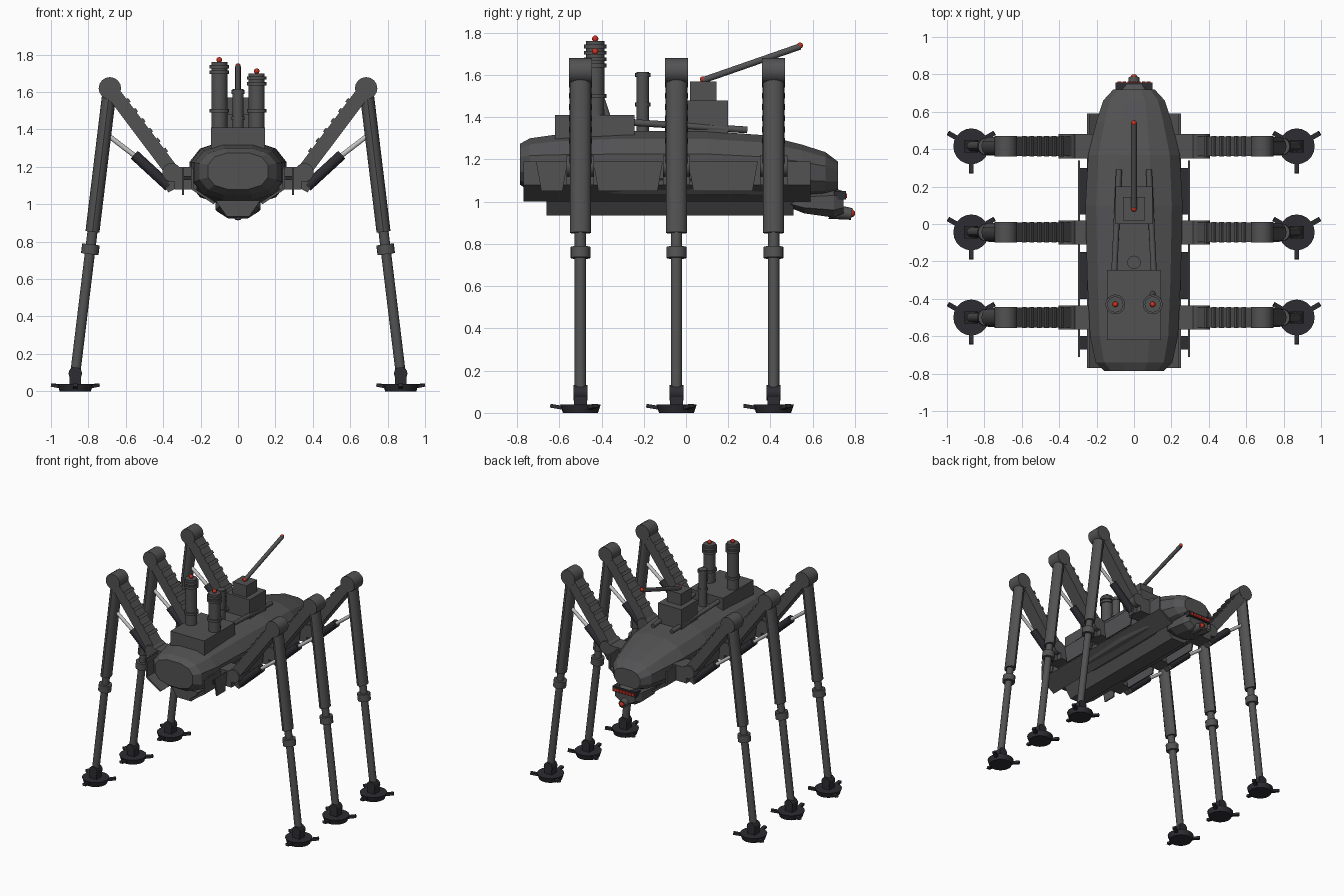
import bpy, bmesh, math
from mathutils import Vector, Matrix

if "Cube" in bpy.data.objects:
    bpy.data.objects.remove(bpy.data.objects["Cube"])


def material(name, rgb):
    m = bpy.data.materials.new(name)
    m.use_nodes = True
    m.diffuse_color = (*rgb, 1)
    m.node_tree.nodes["Principled BSDF"].inputs["Base Color"].default_value = (*rgb, 1)
    return m


GREY = material("hull grey", (0.085, 0.085, 0.088))
DARK = material("dark gunmetal", (0.026, 0.026, 0.032))
RED = material("signal red", (0.6, 0.03, 0.015))
SILVER = material("piston silver", (0.55, 0.55, 0.55))
rounded = []


def finish(name, bm, mat, smooth=False):
    bmesh.ops.recalc_face_normals(bm, faces=bm.faces)
    me = bpy.data.meshes.new(name)
    bm.to_mesh(me)
    bm.free()
    me.materials.append(mat)
    ob = bpy.data.objects.new(name, me)
    bpy.context.collection.objects.link(ob)
    if smooth:
        rounded.append(ob)
    return ob


def along(a, b):
    """Matrix centred between two points, z along them, and the length."""
    a, b = Vector(a), Vector(b)
    d = b - a
    return Matrix.Translation((a + b) / 2) @ d.to_track_quat('Z', 'Y').to_matrix().to_4x4(), d.length


def rod(name, a, b, r, mat=GREY, r2=None, sides=16, flat=1.0):
    m, length = along(a, b)
    bm = bmesh.new()
    bmesh.ops.create_cone(bm, cap_ends=True, segments=sides, radius1=r,
                          radius2=r if r2 is None else r2, depth=length,
                          matrix=m @ Matrix.Diagonal((1, flat, 1, 1)))
    return finish(name, bm, mat, True)


def beam(name, a, b, w, d, mat=GREY):
    m, length = along(a, b)
    bm = bmesh.new()
    bmesh.ops.create_cube(bm, size=1, matrix=m @ Matrix.Diagonal((w, d, length, 1)))
    return finish(name, bm, mat)


def box(name, lo, hi, mat=GREY):
    lo, hi = Vector(lo), Vector(hi)
    bm = bmesh.new()
    bmesh.ops.create_cube(bm, size=1, matrix=Matrix.Translation((lo + hi) / 2)
                          @ Matrix.Diagonal((*(hi - lo), 1)))
    return finish(name, bm, mat)


def ball(name, p, r, mat=RED):
    bm = bmesh.new()
    bmesh.ops.create_uvsphere(bm, u_segments=12, v_segments=8, radius=r,
                              matrix=Matrix.Translation(p))
    return finish(name, bm, mat, True)


def prism(name, points, push, mat=GREY):
    """Extrude a flat outline by a vector."""
    bm = bmesh.new()
    face = bm.faces.new([bm.verts.new(p) for p in points])
    new = bmesh.ops.extrude_face_region(bm, geom=[face], use_keep_orig=True)["geom"]
    bmesh.ops.translate(bm, vec=push, verts=[v for v in new if isinstance(v, bmesh.types.BMVert)])
    return finish(name, bm, mat)


def loft(name, sections, sides, power, mat=GREY):
    """Skin rounded sections given as (y, half width, bottom, top)."""
    bm = bmesh.new()
    angles = [(k + 0.5) * math.tau / sides for k in range(sides)]
    peak = math.cos(math.pi / sides) ** power

    def curve(v):
        return math.copysign(abs(v) ** power, v) / peak

    rings = []
    for y, w, lo, hi in sections:
        rings.append([bm.verts.new((w * curve(math.cos(t)), y,
                     (lo + hi) / 2 + (hi - lo) / 2 * curve(math.sin(t)))) for t in angles])
    for r1, r2 in zip(rings, rings[1:]):
        for k in range(sides):
            n = (k + 1) % sides
            bm.faces.new((r1[k], r1[n], r2[n], r2[k]))
    bm.faces.new(rings[0])
    bm.faces.new(rings[-1])
    return finish(name, bm, mat)


# Hull, keel and head
loft("hull", [(-0.785, 0.16, 1.08, 1.275), (-0.74, 0.205, 1.05, 1.30), (-0.6, 0.235, 1.02, 1.32),
              (-0.3, 0.25, 1.0, 1.335), (0.1, 0.26, 1.0, 1.335), (0.37, 0.245, 1.0, 1.315),
              (0.55, 0.2, 1.02, 1.27), (0.66, 0.165, 1.03, 1.235), (0.72, 0.11, 1.05, 1.19)], 12, 0.8)
prism("keel", [(-0.12, -0.66, 1.02), (0.12, -0.66, 1.02), (0.06, -0.66, 0.935),
               (-0.06, -0.66, 0.935)], (0, 1.17, 0))
loft("head", [(0.47, 0.09, 0.98, 1.04), (0.56, 0.12, 0.945, 1.05), (0.70, 0.11, 0.925, 1.065),
              (0.745, 0.085, 0.945, 1.05)], 8, 0.8)
box("visor", (-0.1, 0.70, 1.01), (0.1, 0.757, 1.05), DARK)
for i in range(7):
    x = -0.078 + i * 0.026
    box("visor_light", (x - 0.01, 0.755, 1.018), (x + 0.01, 0.762, 1.038), RED)
rod("snout", (0, 0.68, 0.955), (0, 0.785, 0.942), 0.036, r2=0.028)
ball("snout_lamp", (0, 0.782, 0.945), 0.019)

# Skirts and side armour
for s in (-1, 1):
    outline = [(0.25, 1.19), (0.25, 1.08), (0.13, 1.0), (0.12, 1.01), (0.238, 1.088), (0.238, 1.19)]
    prism("skirt", [(s * x, -0.77, z) for x, z in outline], (0, 1.36, 0))
    for y0, y1 in ((-0.71, -0.56), (-0.44, -0.11), (0.01, 0.34)):
        prism("side_armour", [(s * 0.29, y0, 1.19), (s * 0.29, y1, 1.19),
                              (s * 0.29, y1 - 0.025, 1.05), (s * 0.29, y0 + 0.025, 1.05)],
              (s * 0.01, 0, 0))
        box("armour_bracket", (s * 0.27 - 0.025, y0 + 0.04, 1.13),
            (s * 0.27 + 0.025, y1 - 0.04, 1.15), DARK)

# Deck house, funnels and pipes
box("deck_house", (-0.145, -0.62, 1.27), (0.145, -0.245, 1.41))
for x, top in ((-0.1, 1.76), (0.1, 1.7)):
    rod("funnel", (x, -0.43, 1.4), (x, -0.43, top), 0.043)
    for z in (top - 0.025, top - 0.055, 1.5):
        rod("funnel_ring", (x, -0.43, z - 0.009), (x, -0.43, z + 0.009), 0.053)
    ball("funnel_lamp", (x, -0.43, top + 0.012), 0.015)
rod("funnel_side_pipe", (0.1, -0.37, 1.4), (0.1, -0.41, 1.52), 0.014)
rod("vent_pipe", (0, -0.205, 1.3), (0, -0.205, 1.615), 0.03)
for z in (1.46, 1.6):
    rod("vent_ring", (0, -0.205, z - 0.01), (0, -0.205, z + 0.01), 0.036)
for s in (-1, 1):
    rod("deck_pipe", (s * 0.105, -0.25, 1.375), (s * 0.08, 0.29, 1.34), 0.016)

# Gun turret
box("turret_base", (-0.1, 0.0, 1.28), (0.1, 0.2, 1.48))
box("turret_top", (-0.06, 0.02, 1.47), (0.06, 0.145, 1.57))
rod("gun_barrel", (0, 0.08, 1.575), (0, 0.54, 1.735), 0.015)
ball("breech_lamp", (0, 0.08, 1.58), 0.014)
ball("muzzle_lamp", (0, 0.54, 1.74), 0.014)

# Six legs
for s in (-1, 1):
    for y in (-0.5, -0.045, 0.415):
        def P(x, z, dy=0.0):
            return Vector((s * x, y + dy, z))

        box("hip_mount", (s * 0.28 - 0.06, y - 0.065, 1.08), (s * 0.28 + 0.06, y + 0.065, 1.2))
        rod("hip_joint", P(0.355, 1.17, -0.065), P(0.355, 1.17, 0.065), 0.05)
        rod("knee_joint", P(0.685, 1.62, -0.055), P(0.685, 1.62, 0.055), 0.06)

        # Thigh with raised rungs on its upper face
        hip, knee = P(0.355, 1.18), P(0.675, 1.605)
        beam("thigh", hip, knee, 0.105, 0.075)
        axis = (knee - hip).normalized()
        up = Vector((-axis.z * s, 0, abs(axis.x)))
        for i in range(6):
            c = hip.lerp(knee, 0.2 + i * 0.125) + up * 0.04
            beam("thigh_rung", c - axis * 0.012, c + axis * 0.012, 0.11, 0.014)

        # Shin: sleeve, collar and inner rod
        top, ankle = P(0.69, 1.58), P(0.87, 0.095)
        rod("shin_sleeve", top, top.lerp(ankle, 0.49), 0.05, sides=12, flat=0.75)
        rod("shin_rod", top, ankle, 0.027)
        rod("shin_collar", top.lerp(ankle, 0.535), top.lerp(ankle, 0.57), 0.047)

        # Piston between hip and shin
        beam("piston_foot", P(0.32, 1.12), P(0.385, 1.085), 0.05, 0.05)
        rod("piston_barrel", P(0.37, 1.095), P(0.555, 1.265), 0.028, DARK)
        rod("piston_rod", P(0.54, 1.25), P(0.69, 1.365), 0.013, SILVER)

        # Foot with three toes
        rod("ankle", P(0.87, 0.095, -0.033), P(0.87, 0.095, 0.033), 0.036, DARK)
        box("ankle_block", P(0.87, 0.02) - Vector((0.03, 0.03, 0)),
            P(0.87, 0.085) + Vector((0.03, 0.03, 0)), DARK)
        rod("foot_pad", P(0.87, 0.0), P(0.87, 0.04), 0.083, DARK, 0.096, 20)
        for deg in (-90, 30, 150):
            out = Vector((math.cos(math.radians(deg)), math.sin(math.radians(deg)), 0))
            c = P(0.87, 0.0)
            beam("toe", c + out * 0.07 + Vector((0, 0, 0.022)),
                 c + out * 0.143 + Vector((0, 0, 0.034)), 0.026, 0.018, DARK)

# Smooth the round parts, keeping their rims sharp
bpy.ops.object.select_all(action='DESELECT')
for ob in rounded:
    ob.select_set(True)
bpy.context.view_layer.objects.active = rounded[0]
bpy.ops.object.shade_smooth_by_angle(angle=math.radians(35))
